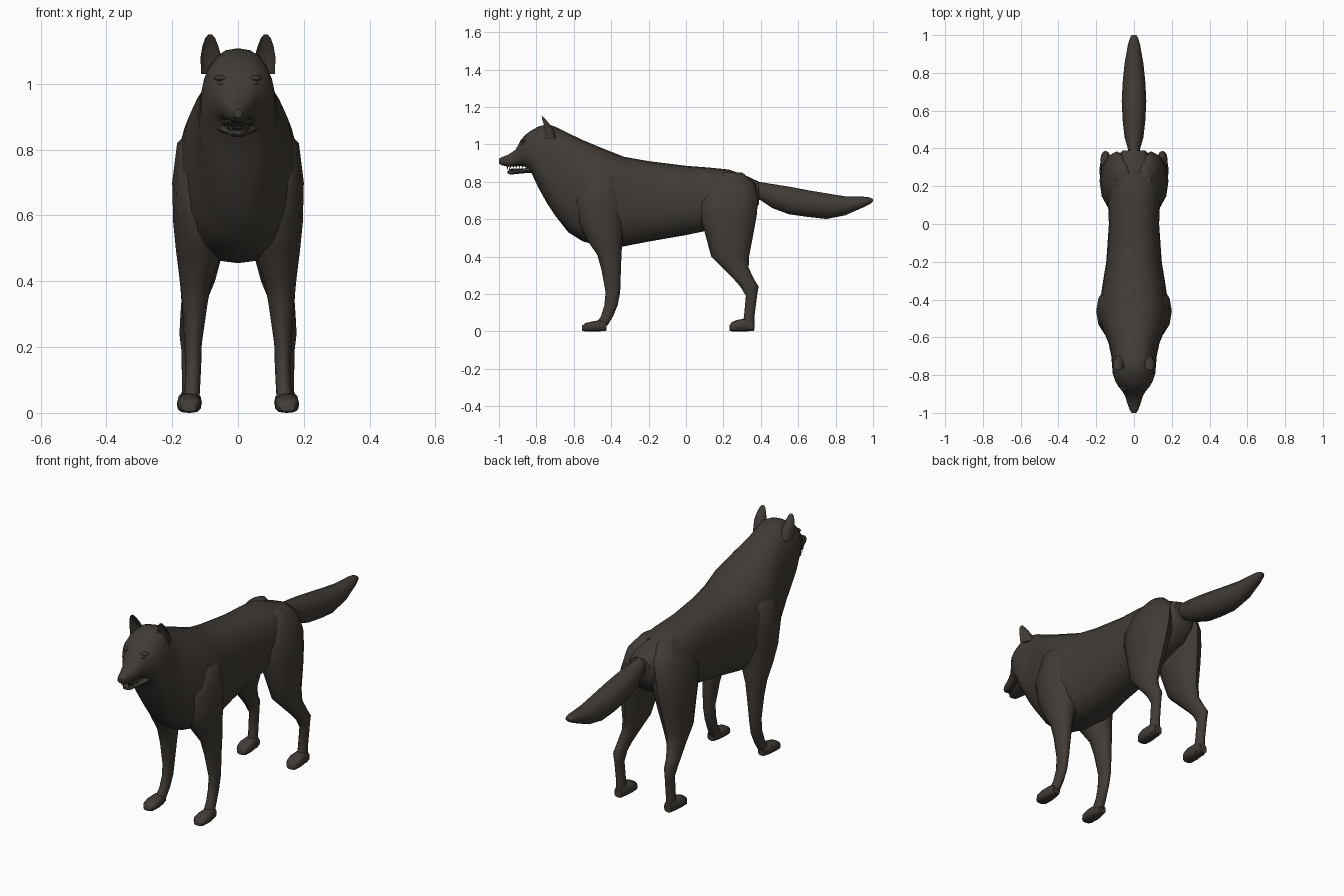
import bpy
import bmesh
from math import sin, cos, pi, radians, copysign
from mathutils import Matrix, Vector

default = bpy.data.objects.get("Cube")
if default:
    bpy.data.objects.remove(default, do_unlink=True)

fur = bpy.data.materials.new("dark brown fur")
fur.use_nodes = True
fur.diffuse_color = (0.052, 0.044, 0.036, 1)
shader = next(n for n in fur.node_tree.nodes if n.type == "BSDF_PRINCIPLED")
shader.inputs["Base Color"].default_value = fur.diffuse_color
shader.inputs["Roughness"].default_value = 0.9


def finish(name, bm):
    """Turn a bmesh into a smooth shaded, coloured object."""
    bmesh.ops.recalc_face_normals(bm, faces=bm.faces[:])
    mesh = bpy.data.meshes.new(name)
    bm.to_mesh(mesh)
    bm.free()
    mesh.materials.append(fur)
    obj = bpy.data.objects.new(name, mesh)
    bpy.context.collection.objects.link(obj)
    bpy.ops.object.select_all(action="DESELECT")
    obj.select_set(True)
    bpy.context.view_layer.objects.active = obj
    bpy.ops.object.shade_smooth_by_angle(angle=radians(50))
    return obj


def skin(name, rings):
    """Bridge a list of point rings and close both ends."""
    bm = bmesh.new()
    loops = [[bm.verts.new(p) for p in ring] for ring in rings]
    count = len(loops[0])
    for a, b in zip(loops, loops[1:]):
        for i in range(count):
            j = (i + 1) % count
            bm.faces.new((a[i], a[j], b[j], b[i]))
    bm.faces.new(loops[0])
    bm.faces.new(loops[-1])
    return finish(name, bm)


def rounded(value, power):
    return copysign(abs(value) ** power, value)


def loft_along(name, rows, x=0, sides=16, power=0.85):
    """Rows: y, bottom, top, half width."""
    rings = []
    for y, low, high, half in rows:
        mid, tall = (low + high) / 2, (high - low) / 2
        rings.append([(x + half * rounded(cos(a), power), y,
                       mid + tall * rounded(sin(a), power))
                      for a in (2 * pi * i / sides for i in range(sides))])
    return skin(name, rings)


def loft_up(name, rows, side, sides=12, hollow=False):
    """Rows: z, inner x, outer x, front y, back y."""
    rings = []
    for z, inner, outer, front, back in rows:
        ring = []
        for i in range(sides):
            a = 2 * pi * i / sides
            depth = sin(a)
            if hollow and depth < 0:
                depth *= -0.45
            ring.append((side * ((inner + outer) / 2 + (outer - inner) / 2 * cos(a)),
                         (front + back) / 2 + (back - front) / 2 * depth, z))
        rings.append(ring)
    return skin(name, rings)


def ball(name, centre, size):
    bm = bmesh.new()
    place = Matrix.Translation(centre) @ Matrix.Diagonal((*size, 1))
    bmesh.ops.create_uvsphere(bm, u_segments=12, v_segments=8, radius=1, matrix=place)
    return finish(name, bm)


def tooth(name, base, height, radius):
    """Small cone; a negative height points down."""
    bm = bmesh.new()
    turn = Matrix.Rotation(pi if height < 0 else 0, 4, "X")
    place = Matrix.Translation(Vector(base) + Vector((0, 0, height / 2))) @ turn
    bmesh.ops.create_cone(bm, cap_ends=True, segments=6, radius1=radius,
                          radius2=0, depth=abs(height), matrix=place)
    return finish(name, bm)


# Muzzle, skull, neck and trunk in one skin
loft_along("body", [
    (-1, .898, .922, .012),
    (-.985, .888, .931, .022),
    (-.95, .88, .945, .035),
    (-.91, .882, .972, .047),
    (-.885, .885, 1.02, .062),
    (-.86, .88, 1.05, .083),
    (-.83, .855, 1.072, .1),
    (-.79, .77, 1.095, .113),
    (-.74, .68, 1.108, .117),
    (-.7, .62, 1.095, .12),
    (-.63, .53, 1.06, .135),
    (-.55, .48, 1.022, .168),
    (-.45, .455, .98, .185),
    (-.33, .455, .933, .168),
    (-.2, .48, .91, .147),
    (0, .515, .885, .133),
    (.12, .54, .876, .138),
    (.23, .56, .865, .135),
    (.33, .6, .828, .11),
    (.39, .68, .8, .06),
], sides=24)

# Tail
loft_along("tail", [
    (.33, .73, .81, .03),
    (.4, .7, .798, .033),
    (.46, .66, .788, .05),
    (.55, .626, .774, .06),
    (.65, .612, .755, .065),
    (.75, .601, .738, .06),
    (.85, .62, .722, .05),
    (.95, .664, .72, .032),
    (.985, .682, .716, .022),
    (1, .695, .707, .012),
], sides=12, power=1)

# Lower jaw, tongue and nose
loft_along("lower_jaw", [
    (-.955, .846, .858, .012),
    (-.94, .838, .861, .024),
    (-.9, .842, .864, .037),
    (-.86, .846, .872, .052),
    (-.8, .845, .89, .065),
], sides=12)
ball("tongue", (0, -.9, .866), (.02, .045, .006))
ball("nose", (0, -.982, .913), (.019, .017, .016))

for side, label in ((1, "left"), (-1, "right")):
    # Shoulder and front leg
    loft_up(label + "_front_leg", [
        (.88, .05, .125, -.5, -.4),
        (.82, .04, .185, -.55, -.35),
        (.7, .03, .2, -.6, -.325),
        (.58, .03, .197, -.575, -.33),
        (.49, .045, .188, -.53, -.34),
        (.41, .078, .178, -.475, -.345),
        (.33, .093, .17, -.452, -.348),
        (.21, .11, .163, -.43, -.352),
        (.14, .112, .16, -.436, -.365),
        (.08, .115, .162, -.455, -.39),
        (.03, .118, .17, -.49, -.42),
    ], side)
    loft_along(label + "_front_paw", [
        (-.555, .004, .03, .022),
        (-.54, 0, .044, .033),
        (-.5, 0, .053, .037),
        (-.46, 0, .06, .031),
        (-.425, .004, .05, .022),
    ], side * .149, sides=12, power=.7)

    # Haunch and hind leg
    loft_up(label + "_hind_leg", [
        (.85, .02, .09, .17, .3),
        (.79, .01, .14, .1, .37),
        (.7, .01, .172, .06, .385),
        (.62, .015, .182, .07, .378),
        (.53, .035, .182, .1, .362),
        (.4, .07, .176, .135, .337),
        (.34, .095, .172, .195, .335),
        (.28, .115, .176, .255, .363),
        (.24, .123, .178, .29, .388),
        (.19, .126, .172, .32, .38),
        (.08, .124, .17, .31, .366),
        (.01, .12, .174, .295, .365),
    ], side)
    loft_along(label + "_hind_paw", [
        (.232, .004, .03, .022),
        (.245, 0, .05, .032),
        (.28, 0, .063, .037),
        (.32, 0, .068, .032),
        (.364, .002, .05, .022),
    ], side * .147, sides=12, power=.7)

    # Cupped ear, eye and brow
    loft_up(label + "_ear", [
        (1.03, .04, .112, -.81, -.69),
        (1.08, .05, .114, -.8, -.71),
        (1.115, .06, .108, -.79, -.735),
        (1.138, .069, .1, -.785, -.755),
        (1.15, .079, .09, -.778, -.766),
    ], side, hollow=True)
    ball(label + "_eye", (side * .048, -.874, 1.002), (.014, .012, .007))
    ball(label + "_brow", (side * .05, -.862, 1.017), (.023, .02, .009))

    # Upper and lower teeth, the front one being the fang
    for i in range(6):
        reach = -.955 + i * .016
        spread = side * (.022 + i * .004)
        long = i == 0
        tooth(f"{label}_upper_tooth_{i}", (spread, reach, .892),
              -.032 if long else -.022, .006)
        tooth(f"{label}_lower_tooth_{i}", (spread * .85, reach + .012, .856),
              .026 if long else .016, .005)
